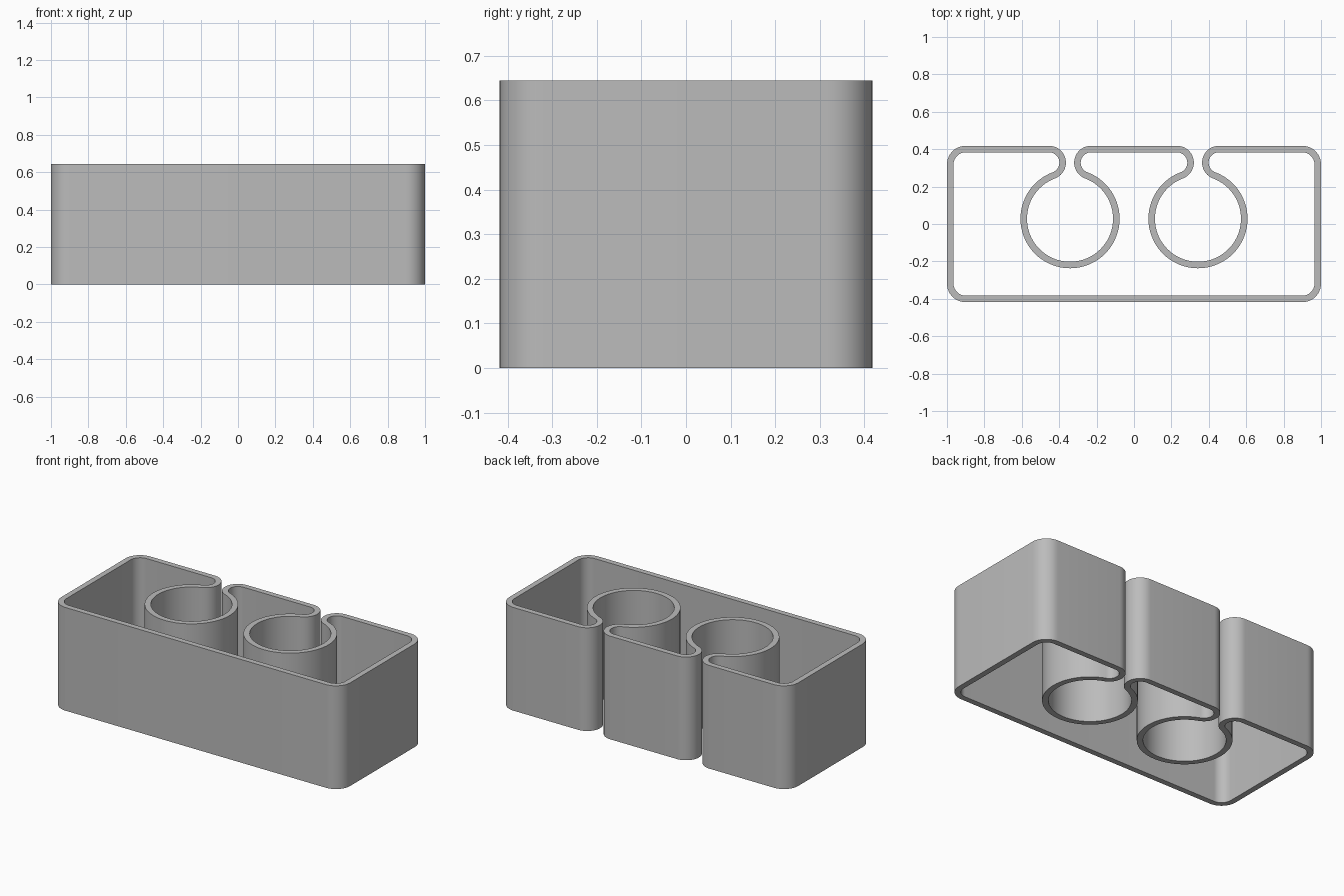
import bpy, bmesh
from math import sin, cos, atan2, degrees, radians, sqrt

cube = bpy.data.objects.get("Cube")
if cube:
    bpy.data.objects.remove(cube, do_unlink=True)

HEIGHT = 0.645
HALF_X, HALF_Y = 1.0, 0.418
HALF_WALL = 0.0175          # half the wall thickness
CORNER = 0.1 - HALF_WALL    # centreline radii
LIP = 0.09 - HALF_WALL
RING = 0.2475
SLOT_X = 0.342
LIP_DX = 0.112

# Each ring blends tangentially into the two rounded lips of its slot
lip_y = HALF_Y - HALF_WALL - LIP
lip_dy = sqrt((RING + LIP) ** 2 - LIP_DX ** 2)
ring_y = lip_y - lip_dy
tilt = degrees(atan2(lip_dy, LIP_DX))

wall = []                   # pairs of outer and inner points


def arc(cx, cy, radius, start, end, steps):
    """Add an arc of wall; a clockwise arc has its outer face inside."""
    side = HALF_WALL if end > start else -HALF_WALL
    for i in range(steps + 1):
        a = radians(start + (end - start) * i / steps)
        wall.append([(cx + r * cos(a), cy + r * sin(a))
                     for r in (radius + side, radius - side)])


def slot(x):
    """Right lip, round socket, left lip."""
    arc(x + LIP_DX, lip_y, LIP, 90, 180 + tilt, 20)
    arc(x, ring_y, RING, tilt, -180 - tilt, 64)
    arc(x - LIP_DX, lip_y, LIP, -tilt, 90, 20)


# Wall path, counter-clockwise from the front left corner
corner_x = HALF_X - HALF_WALL - CORNER
corner_y = HALF_Y - HALF_WALL - CORNER
arc(corner_x, -corner_y, CORNER, -90, 0, 12)
arc(corner_x, corner_y, CORNER, 0, 90, 12)
slot(SLOT_X)
slot(-SLOT_X)
arc(-corner_x, corner_y, CORNER, 90, 180, 12)
arc(-corner_x, -corner_y, CORNER, 180, 270, 12)

# Sweep the four-cornered wall section along the path
bm = bmesh.new()
sections = [[bm.verts.new((*p, z)) for p, z in
             ((outer, 0), (outer, HEIGHT), (inner, HEIGHT), (inner, 0))]
            for outer, inner in wall]
for i, a in enumerate(sections):
    b = sections[(i + 1) % len(sections)]
    for j in range(4):
        k = (j + 1) % 4
        bm.faces.new((a[j], b[j], b[k], a[k]))
bmesh.ops.remove_doubles(bm, verts=bm.verts, dist=0.0001)
bmesh.ops.recalc_face_normals(bm, faces=bm.faces)
mesh = bpy.data.meshes.new("clip_wall")
bm.to_mesh(mesh)
bm.free()

# Plain grey material
grey = bpy.data.materials.new("plain grey")
grey.use_nodes = True
colour = (0.5, 0.5, 0.5, 1)
grey.diffuse_color = colour
grey.node_tree.nodes["Principled BSDF"].inputs["Base Color"].default_value = colour
mesh.materials.append(grey)

obj = bpy.data.objects.new("clip_wall", mesh)
bpy.context.collection.objects.link(obj)
bpy.ops.object.select_all(action="DESELECT")
obj.select_set(True)
bpy.context.view_layer.objects.active = obj
bpy.ops.object.shade_smooth_by_angle(angle=radians(30))
